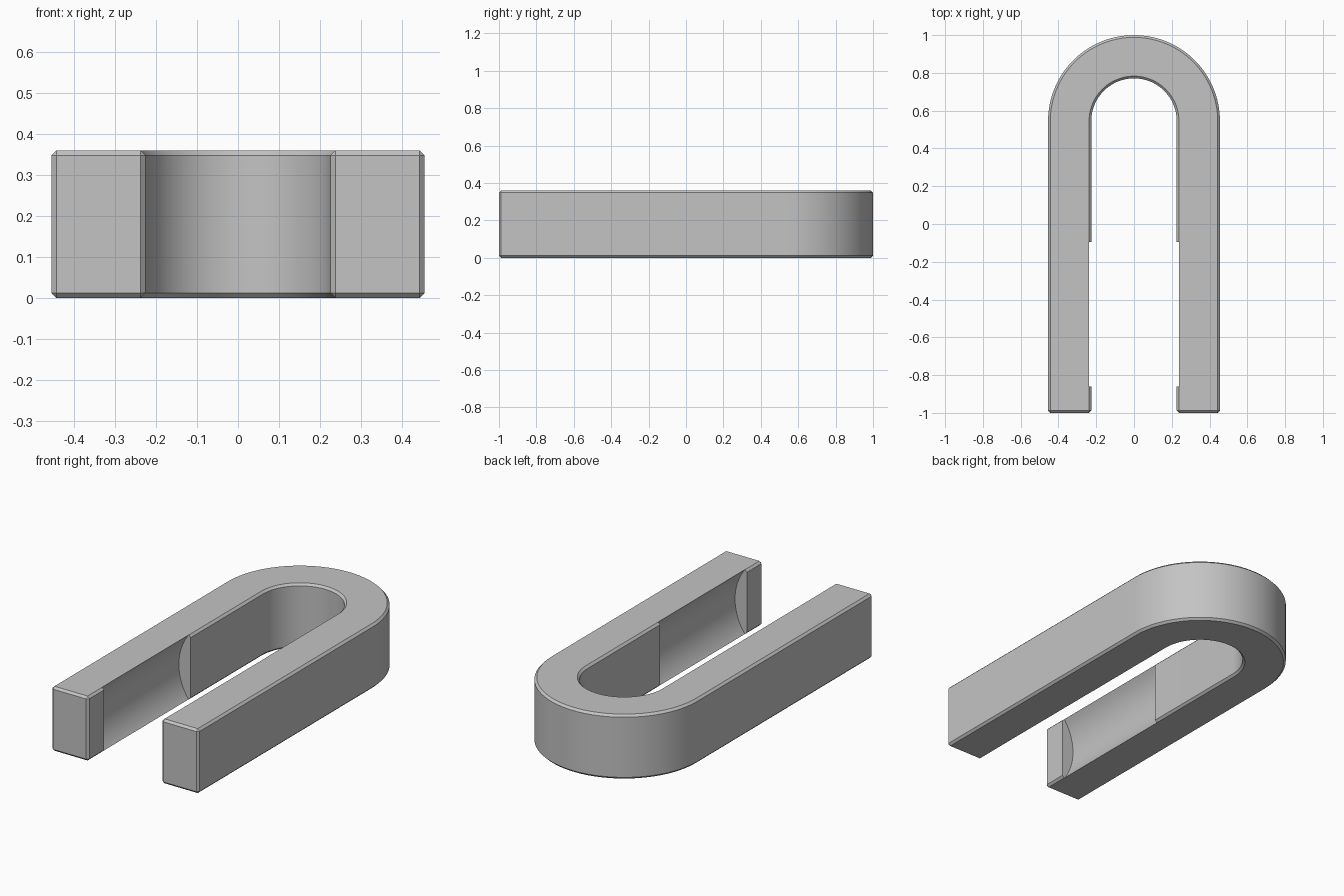
import bpy
import bmesh
from math import pi, cos, sin, radians

if "Cube" in bpy.data.objects:
    bpy.data.objects.remove(bpy.data.objects["Cube"], do_unlink=True)

HEIGHT = 0.36
OUTER, INNER = 0.455, 0.226
BEND_Y = 1 - OUTER
CHAMFER = 0.012
STEPS = 64

grey = bpy.data.materials.new("plain grey")
grey.use_nodes = True
grey.diffuse_color = (0.55, 0.55, 0.55, 1)
grey.node_tree.nodes["Principled BSDF"].inputs["Base Color"].default_value = grey.diffuse_color


def arc(radius):
    """Half circle from the left leg round to the right leg."""
    return [(radius * cos(pi * i / STEPS), BEND_Y + radius * sin(pi * i / STEPS))
            for i in range(STEPS + 1)]


# U-shaped bar: outline extruded upward, all sharp edges chamfered
outline = [(OUTER, -1)] + arc(OUTER) + [(-OUTER, -1), (-INNER, -1)]
outline += arc(INNER)[::-1] + [(INNER, -1)]
bm = bmesh.new()
base = bm.faces.new([bm.verts.new((x, y, 0)) for x, y in outline])
top = bmesh.ops.extrude_face_region(bm, geom=[base])["geom"]
bmesh.ops.translate(bm, vec=(0, 0, HEIGHT),
                    verts=[g for g in top if isinstance(g, bmesh.types.BMVert)])
bmesh.ops.recalc_face_normals(bm, faces=bm.faces)
sharp = [e for e in bm.edges if e.calc_face_angle(0) > radians(40)]
bmesh.ops.bevel(bm, geom=sharp, offset=CHAMFER, segments=1, profile=0.5,
                affect='EDGES', clamp_overlap=True)
mesh = bpy.data.meshes.new("u_bar")
bm.to_mesh(mesh)
bm.free()
mesh.materials.append(grey)
bar = bpy.data.objects.new("u_bar", mesh)
bpy.context.collection.objects.link(bar)

# Round pocket shared by the inner walls of both legs
POCKET_FRONT, POCKET_BACK = -0.86, -0.095
bpy.ops.mesh.primitive_cylinder_add(
    vertices=128, radius=0.299, depth=POCKET_BACK - POCKET_FRONT,
    location=(0, (POCKET_FRONT + POCKET_BACK) / 2, HEIGHT / 2),
    rotation=(pi / 2, 0, 0))
cutter = bpy.context.object
cutter.name = "pocket_cutter"
cutter.hide_render = True
cutter.data.materials.append(grey)

cut = bar.modifiers.new("pocket", 'BOOLEAN')
cut.operation = 'DIFFERENCE'
cut.solver = 'EXACT'
cut.object = cutter

bpy.ops.object.select_all(action='DESELECT')
bar.select_set(True)
bpy.context.view_layer.objects.active = bar
bpy.ops.object.modifier_apply(modifier=cut.name)
bpy.data.objects.remove(cutter, do_unlink=True)
bpy.ops.object.shade_smooth_by_angle(angle=radians(25))
